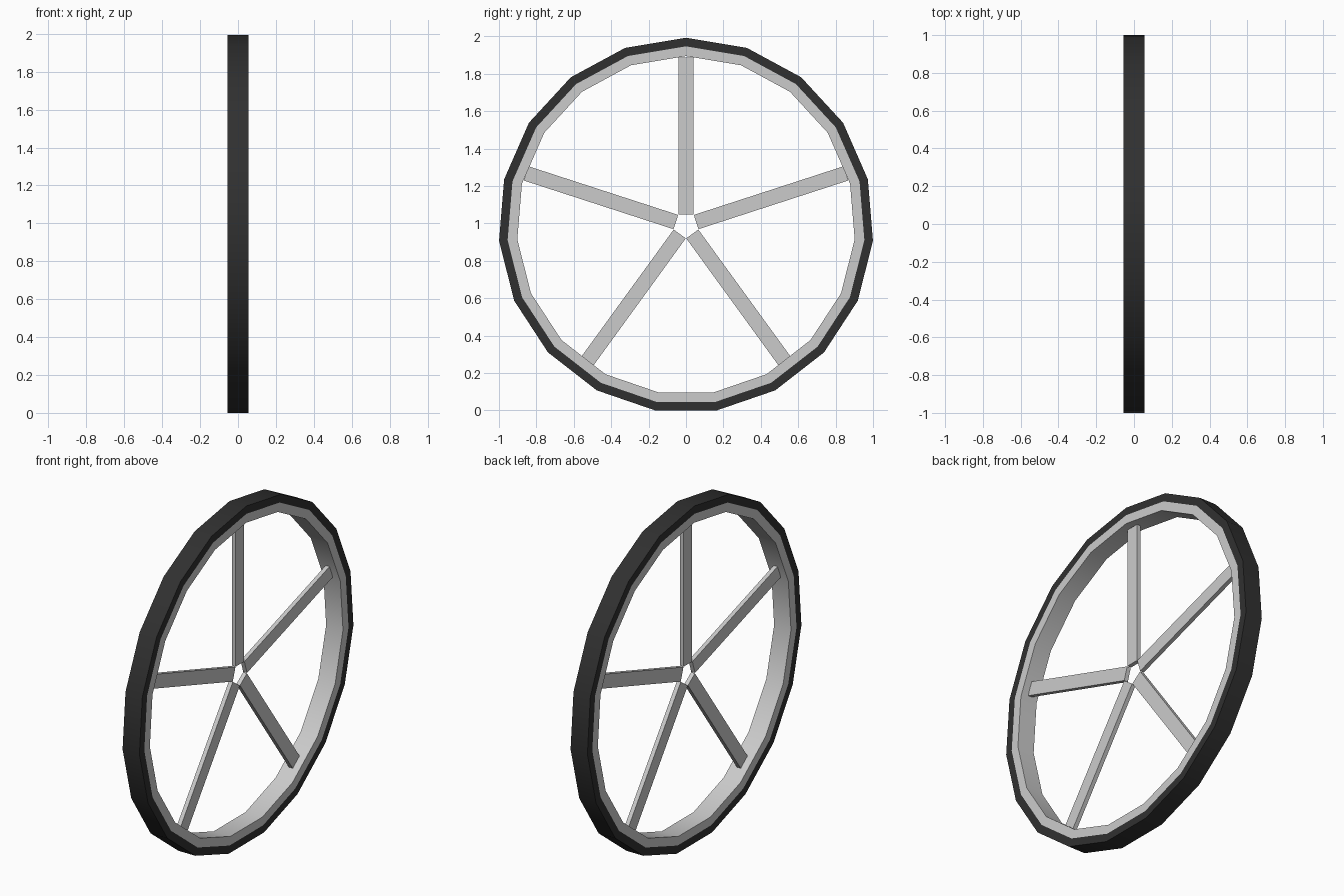
import bpy, bmesh
from math import sin, cos, pi, radians
from mathutils import Matrix, Vector

if "Cube" in bpy.data.objects:
    bpy.data.objects.remove(bpy.data.objects["Cube"])

SIDES = 19
R_OUT, R_MID, R_IN = 1.003, 0.957, 0.905
HALF = 0.055
CENTRE = Vector((0, 0, R_OUT * cos(pi / SIDES)))


def finish(bm, name, smooth=False):
    mesh = bpy.data.meshes.new(name)
    bm.to_mesh(mesh)
    bm.free()
    ob = bpy.data.objects.new(name, mesh)
    bpy.context.collection.objects.link(ob)
    ob.location = CENTRE
    if smooth:
        bpy.ops.object.select_all(action='DESELECT')
        ob.select_set(True)
        bpy.context.view_layer.objects.active = ob
        bpy.ops.object.shade_smooth_by_angle(angle=radians(30))
    return ob


def ring(name, profile):
    """Revolve an (x, radius) profile around the x axis."""
    bm = bmesh.new()
    rows = []
    for k in range(SIDES):
        a = 2 * pi * k / SIDES
        rows.append([bm.verts.new((x, r * sin(a), r * cos(a))) for x, r in profile])
    for k in range(SIDES):
        p, q = rows[k], rows[(k + 1) % SIDES]
        for i in range(len(profile) - 1):
            bm.faces.new((p[i], p[i + 1], q[i + 1], q[i]))
    return finish(bm, name, True)


# Dark tyre with flush grey rim inside it
tyre = ring("tyre", [(-HALF, R_MID), (-HALF, R_OUT), (HALF, R_OUT), (HALF, R_MID)])
ring("rim", [(HALF, R_MID), (HALF, R_IN), (-HALF, R_IN), (-HALF, R_MID)])

rubber = bpy.data.materials.new("rubber")
rubber.diffuse_color = (0.03, 0.03, 0.03, 1)
rubber.use_nodes = True
rubber.node_tree.nodes["Principled BSDF"].inputs["Base Color"].default_value = rubber.diffuse_color
tyre.data.materials.append(rubber)

# Five flat spokes around an open hub
SPOKE_START, SPOKE_END, SPOKE_W, SPOKE_T = 0.057, 0.898, 0.08, 0.025
for k in range(5):
    bm = bmesh.new()
    length = SPOKE_END - SPOKE_START
    m = (Matrix.Rotation(2 * pi * k / 5, 4, 'X')
         @ Matrix.Translation((0, 0, (SPOKE_START + SPOKE_END) / 2))
         @ Matrix.Diagonal((SPOKE_T, SPOKE_W, length, 1)))
    bmesh.ops.create_cube(bm, size=1, matrix=m)
    finish(bm, f"spoke_{k + 1}")
